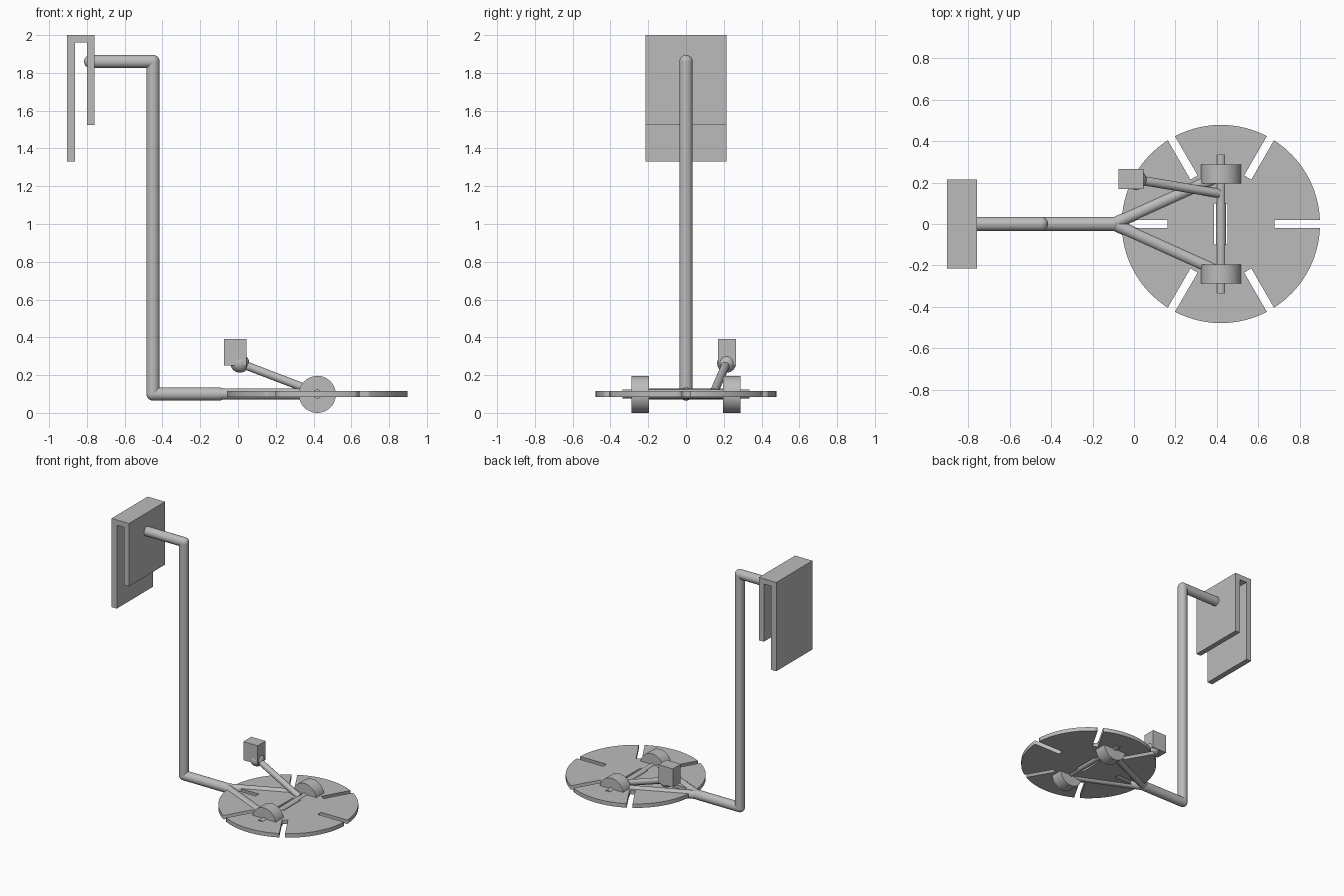
import bpy
from math import sin, cos, asin, pi, radians
from mathutils import Vector

if "Cube" in bpy.data.objects:
    bpy.data.objects.remove(bpy.data.objects["Cube"])

grey = bpy.data.materials.new("plain grey")
grey.use_nodes = True
colour = (0.5, 0.5, 0.5, 1)
grey.diffuse_color = colour
grey.node_tree.nodes["Principled BSDF"].inputs["Base Color"].default_value = colour


def finish(name, smooth=True):
    ob = bpy.context.object
    ob.name = name
    ob.data.materials.append(grey)
    if smooth:
        bpy.ops.object.shade_smooth_by_angle(angle=radians(35))
    return ob


def rod(name, start, end, radius, sides=32):
    a, b = Vector(start), Vector(end)
    bpy.ops.mesh.primitive_cylinder_add(
        vertices=sides, radius=radius, depth=(b - a).length, location=(a + b) / 2,
        rotation=(b - a).to_track_quat("Z", "Y").to_euler())
    return finish(name)


def ball(name, centre, radius):
    bpy.ops.mesh.primitive_uv_sphere_add(
        segments=32, ring_count=16, radius=radius, location=centre)
    return finish(name)


def box(name, low, high):
    low, high = Vector(low), Vector(high)
    bpy.ops.mesh.primitive_cube_add(size=1, location=(low + high) / 2)
    bpy.context.object.scale = high - low
    bpy.ops.object.transform_apply(location=False, rotation=False, scale=True)
    return finish(name, smooth=False)


# Slotted disc: notched outline with a central rectangular hole
HUB_X, AXLE_Z = 0.42, 0.1
R_OUT, R_SLOT, HALF_SLOT = 0.479, 0.26, 0.02
outline = []
for i in range(6):
    a = i * pi / 3
    tip, rim = asin(HALF_SLOT / R_SLOT), asin(HALF_SLOT / R_OUT)
    outline += [(R_SLOT, a - tip), (R_SLOT, a + tip)]
    outline += [(R_OUT, a + rim + (pi / 3 - 2 * rim) * k / 16) for k in range(17)]
outline = [(r * cos(a), r * sin(a)) for r, a in outline]
hole = [(-0.033, -0.1), (0.033, -0.1), (0.033, 0.1), (-0.033, 0.1)]

curve = bpy.data.curves.new("slotted_disc", "CURVE")
curve.dimensions = "2D"
curve.fill_mode = "BOTH"
curve.extrude = 0.015
for loop in (outline, hole):
    spline = curve.splines.new("POLY")
    spline.points.add(len(loop) - 1)
    for point, (x, y) in zip(spline.points, loop):
        point.co = (x, y, 0, 1)
    spline.use_cyclic_u = True
disc = bpy.data.objects.new("slotted_disc", curve)
disc.location = (HUB_X, 0, AXLE_Z)
bpy.context.collection.objects.link(disc)
bpy.ops.object.select_all(action="DESELECT")
disc.select_set(True)
bpy.context.view_layer.objects.active = disc
bpy.ops.object.convert(target="MESH")
finish("slotted_disc", smooth=False)

# Axle, wheels and fork
rod("axle", (HUB_X, -0.335, AXLE_Z), (HUB_X, 0.335, AXLE_Z), 0.024)
fork_root = (-0.1, 0, AXLE_Z)
for side, s in (("left", 1), ("right", -1)):
    rod(side + "_wheel", (HUB_X, s * 0.195, 0.098), (HUB_X, s * 0.288, 0.098), 0.098, 48)
    rod(side + "_fork_arm", fork_root, (HUB_X, s * 0.235, AXLE_Z), 0.03)

# Long bent handle with rounded joints
PIPE = 0.035
path = [fork_root, (-0.45, 0, AXLE_Z), (-0.45, 0, 1.86), (-0.78, 0, 1.86)]
for name, a, b in zip(("lower_tube", "upright_tube", "upper_tube"), path, path[1:]):
    rod(name, a, b, PIPE)
for name, p in zip(("fork_joint", "lower_elbow", "upper_elbow", "tube_end"), path):
    ball(name, p, PIPE)

# Hooked bracket at the top of the handle
W = 0.215
box("bracket_back_plate", (-0.905, -W, 1.33), (-0.862, W, 2))
box("bracket_front_plate", (-0.8, -W, 1.525), (-0.76, W, 2))
box("bracket_top_plate", (-0.862, -W, 1.96), (-0.8, W, 2))

# Side arm with ball joint and block
joint = (0.01, 0.215, 0.263)
rod("side_arm", joint, (0.41, 0.148, 0.11), 0.022)
ball("arm_ball", joint, 0.05)
box("arm_block", (-0.075, 0.17, 0.25), (0.045, 0.265, 0.39))
